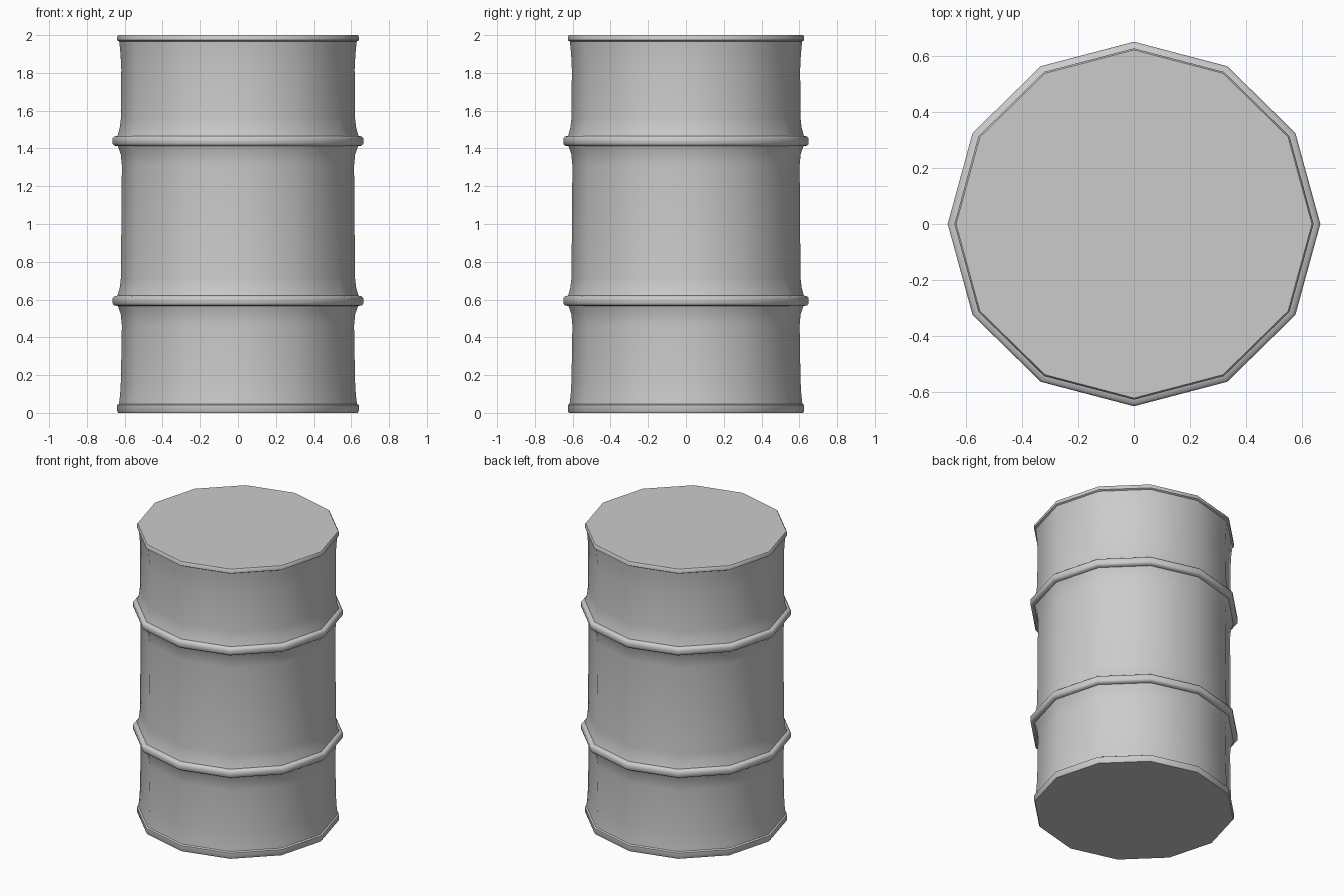
import bpy, bmesh, math

if "Cube" in bpy.data.objects:
    bpy.data.objects.remove(bpy.data.objects["Cube"])

SIDES = 12
DEPTH_RATIO = 0.978  # drum is very slightly narrower front to back


def hoop(z):
    # rolled hoop with a flare blending into the wall on both sides
    return [(0.615, z - 0.13), (0.621, z - 0.07), (0.636, z - 0.028),
            (0.656, z - 0.025), (0.664, z - 0.015), (0.664, z + 0.013),
            (0.656, z + 0.023), (0.638, z + 0.027), (0.626, z + 0.07),
            (0.62, z + 0.12)]


# outer profile from bottom rim to top rim: (radius, height)
profile = [(0.634, 0.0), (0.64, 0.01), (0.64, 0.042), (0.63, 0.048), (0.624, 0.10),
           (0.62, 0.17)]
profile += hoop(0.594)
profile += hoop(1.44)
profile += [(0.618, 1.82), (0.622, 1.90), (0.629, 1.967), (0.64, 1.973),
            (0.64, 1.992), (0.634, 2.0)]

# revolve the profile into a faceted drum with flat lids
bm = bmesh.new()
rings = []
for r, z in profile:
    rings.append([bm.verts.new((r * math.cos(2 * math.pi * i / SIDES),
                                r * DEPTH_RATIO * math.sin(2 * math.pi * i / SIDES), z))
                  for i in range(SIDES)])
for low, high in zip(rings, rings[1:]):
    for i in range(SIDES):
        j = (i + 1) % SIDES
        bm.faces.new((low[i], low[j], high[j], high[i]))
bm.faces.new(rings[0][::-1])
bm.faces.new(rings[-1])

mesh = bpy.data.meshes.new("drum_body")
bm.to_mesh(mesh)
bm.free()
drum = bpy.data.objects.new("drum_body", mesh)
bpy.context.collection.objects.link(drum)

# smooth wall, crisp lid and hoop edges
bpy.context.view_layer.objects.active = drum
drum.select_set(True)
bpy.ops.object.shade_smooth_by_angle(angle=math.radians(50))
